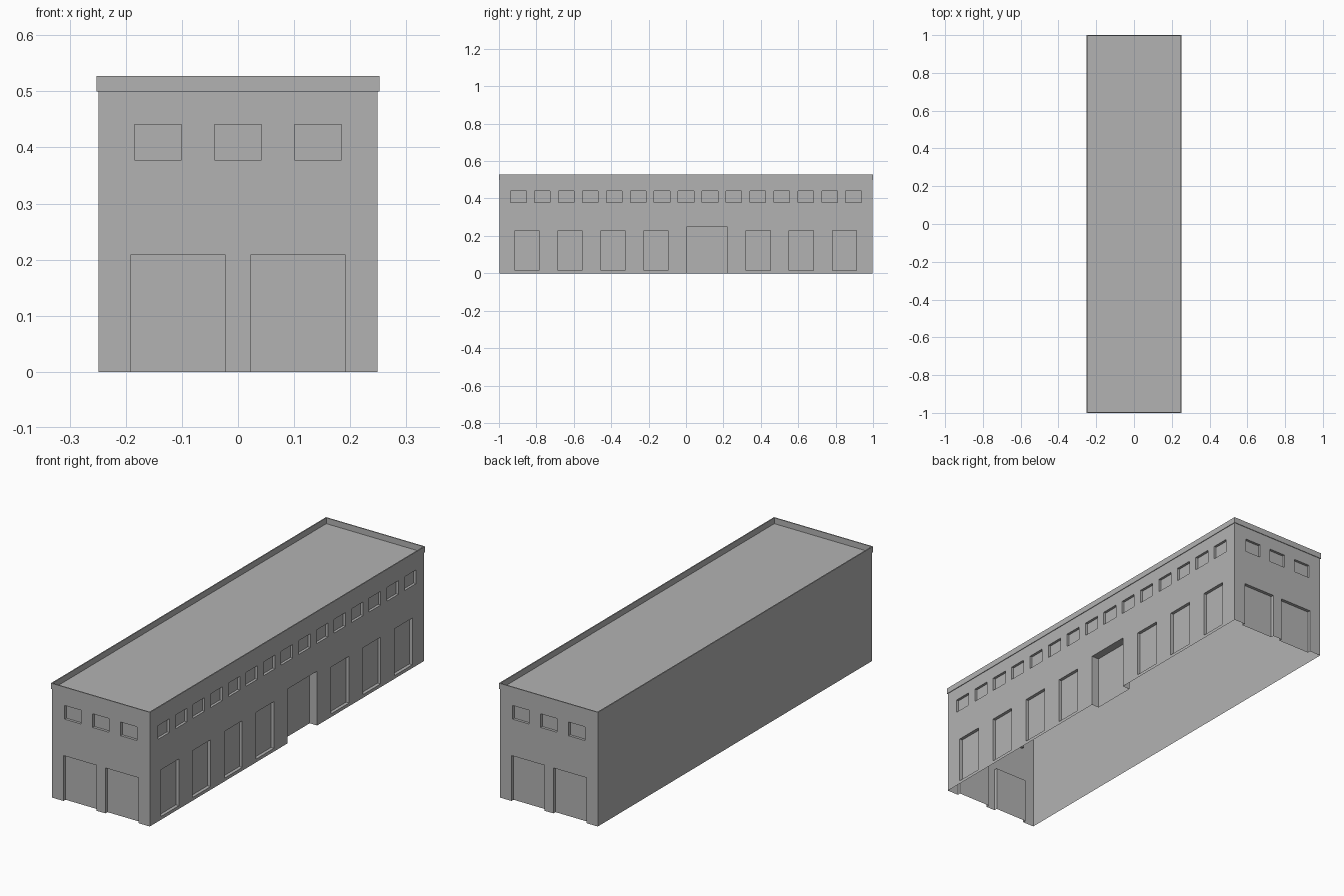
import bpy, bmesh
from mathutils import Vector

cube = bpy.data.objects.get("Cube")
if cube:
    bpy.data.objects.remove(cube, do_unlink=True)

HX, HY = 0.249, 0.997      # half width and half length of the walls
ROOF, TOP = 0.50, 0.527    # roof level and parapet top
OVERHANG, RIM = 0.003, 0.005

grey = bpy.data.materials.new("plain grey")
colour = (0.45, 0.45, 0.45, 1)
grey.diffuse_color = colour
grey.use_nodes = True
grey.node_tree.nodes["Principled BSDF"].inputs["Base Color"].default_value = colour


def finish(name, bm):
    """Turn a bmesh into a named object."""
    mesh = bpy.data.meshes.new(name)
    bm.to_mesh(mesh)
    bm.free()
    mesh.materials.append(grey)
    obj = bpy.data.objects.new(name, mesh)
    bpy.context.collection.objects.link(obj)


def quad(bm, *points):
    bm.faces.new([bm.verts.new(p) for p in points])


def build_wall(name, centre, along, inward, half, groups):
    """Shell wall with recessed openings; groups: part -> (depth, [(u0, u1, z0, z1)])."""
    centre, along, inward = Vector(centre), Vector(along), Vector(inward)

    def at(u, z, d=0.0):
        return centre + along * u + inward * d + Vector((0, 0, z))

    openings = [o for _, rects in groups.values() for o in rects]
    us = sorted({-half, half, *[u for o in openings for u in o[:2]]})
    zs = sorted({0.0, ROOF, *[z for o in openings for z in o[2:]]})
    bm = bmesh.new()

    # Solid cells around the openings
    for u0, u1 in zip(us, us[1:]):
        for z0, z1 in zip(zs, zs[1:]):
            u, z = (u0 + u1) / 2, (z0 + z1) / 2
            if not any(a < u < b and c < z < d for a, b, c, d in openings):
                quad(bm, at(u0, z0), at(u1, z0), at(u1, z1), at(u0, z1))

    # Reveals, and the set-back panels as their own objects
    for part, (depth, rects) in groups.items():
        panels = bmesh.new()
        for u0, u1, z0, z1 in rects:
            quad(panels, at(u0, z0, depth), at(u1, z0, depth),
                 at(u1, z1, depth), at(u0, z1, depth))
            corners = [(u0, z0), (u1, z0), (u1, z1), (u0, z1)]
            for i, a in enumerate(corners):
                b = corners[(i + 1) % 4]
                if a[1] == b[1] == 0:
                    continue        # open threshold
                quad(bm, at(*a), at(*b), at(*b, depth), at(*a, depth))
        finish(part, panels)

    bmesh.ops.remove_doubles(bm, verts=bm.verts, dist=0.0001)
    bmesh.ops.dissolve_limit(bm, angle_limit=0.01, verts=bm.verts, edges=bm.edges)
    finish(name, bm)


def row(centres, width, z0, z1):
    return [(c - width / 2, c + width / 2, z0, z1) for c in centres]


# End walls: three windows over two wide doors
for side, sign in (("front", -1), ("back", 1)):
    build_wall(side + "_wall", (0, sign * HY, 0), (-sign, 0, 0), (0, -sign, 0), HX, {
        side + "_windows": (0.012, row((-0.1425, 0, 0.1425), 0.084, 0.378, 0.441)),
        side + "_doors": (0.015, row((-0.107, 0.107), 0.167, 0, 0.209)),
    })

# Long wall: window strip, tall bays and a deep entrance
bays = [-0.85 + 0.23 * i for i in range(4)] + [0.387 + 0.23 * i for i in range(3)]
build_wall("left_wall", (HX, 0, 0), (0, 1, 0), (-1, 0, 0), HY, {
    "left_windows": (0.012, row([0.128 * i for i in range(-7, 8)], 0.084, 0.378, 0.441)),
    "left_bays": (0.015, row(bays, 0.13, 0.015, 0.23)),
    "entrance": (0.038, [(0.005, 0.22, 0, 0.25)]),
})

# Blank long wall
build_wall("right_wall", (-HX, 0, 0), (0, -1, 0), (1, 0, 0), HY, {})

# Flat roof
bm = bmesh.new()
quad(bm, (-HX, -HY, ROOF), (HX, -HY, ROOF), (HX, HY, ROOF), (-HX, HY, ROOF))
finish("roof", bm)

# Thin overhanging parapet, a rectangular profile carried round the four corners
bm = bmesh.new()
inset = OVERHANG - RIM
profile = [(OVERHANG, ROOF), (OVERHANG, TOP), (inset, TOP), (inset, ROOF)]
rings = [[bm.verts.new((sx * (HX + o), sy * (HY + o), z)) for o, z in profile]
         for sx, sy in ((-1, -1), (1, -1), (1, 1), (-1, 1))]
for i, ring in enumerate(rings):
    following = rings[(i + 1) % 4]
    for j in range(4):
        k = (j + 1) % 4
        bm.faces.new((ring[j], following[j], following[k], ring[k]))
bmesh.ops.recalc_face_normals(bm, faces=bm.faces)
finish("parapet", bm)
